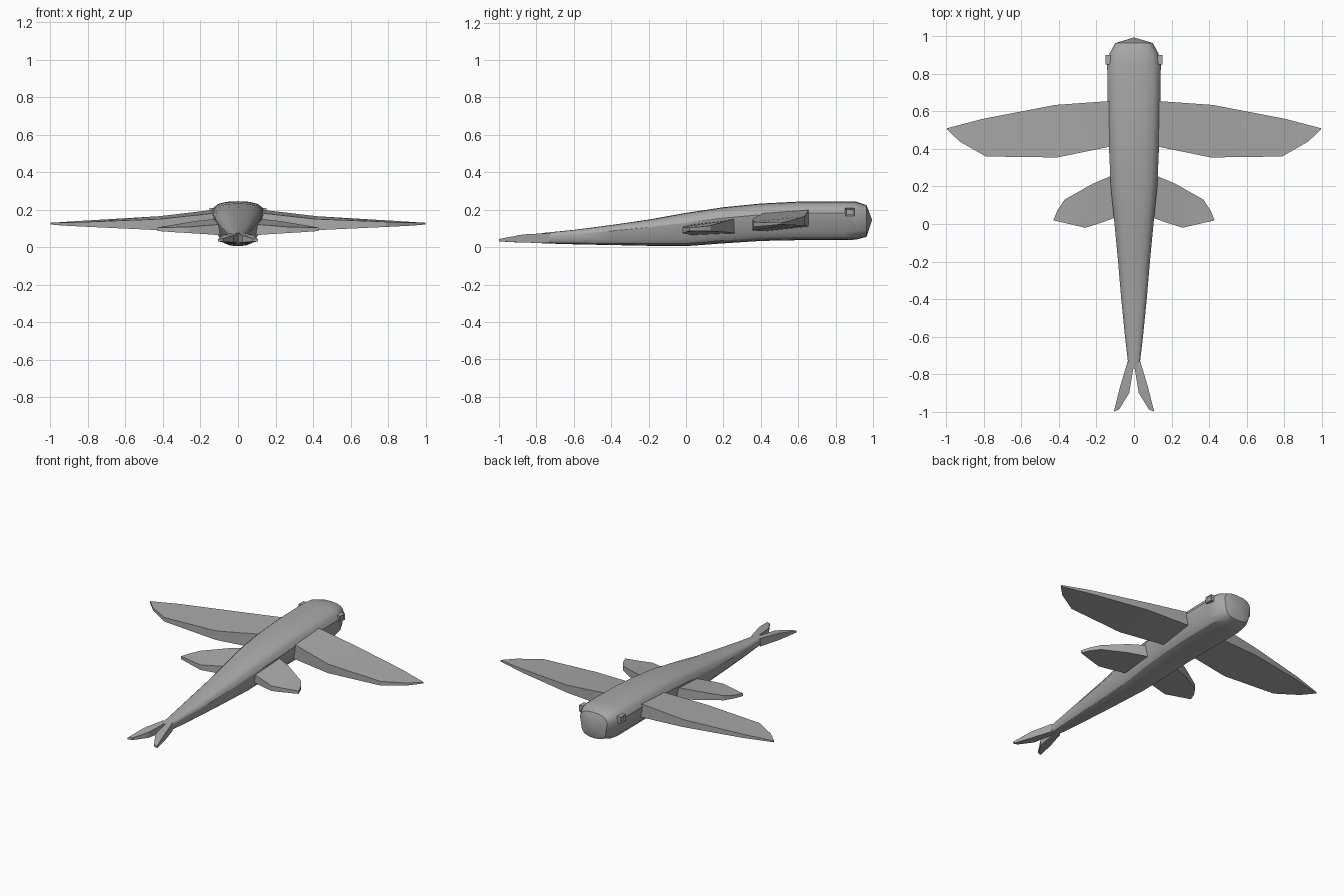
import bpy, bmesh, math

grey = bpy.data.materials.new("fish_grey")
grey.diffuse_color = (0.4, 0.4, 0.4, 1)


def finish(bm, name, angle=30):
    bmesh.ops.recalc_face_normals(bm, faces=bm.faces)
    me = bpy.data.meshes.new(name)
    bm.to_mesh(me)
    bm.free()
    ob = bpy.data.objects.new(name, me)
    bpy.context.collection.objects.link(ob)
    me.materials.append(grey)
    bpy.ops.object.select_all(action='DESELECT')
    ob.select_set(True)
    bpy.context.view_layer.objects.active = ob
    bpy.ops.object.shade_smooth_by_angle(angle=math.radians(angle))
    return ob


def slab(name, stations, mirror=True):
    """Thick fin from stations: x, then leading (y, top, bottom), trailing (y, top, bottom)."""
    for side in (1, -1):
        bm = bmesh.new()
        rings = []
        for lead, trail in stations:
            rings.append([bm.verts.new((side * x, y, z)) for x, y, z in (
                (lead[0], lead[1], lead[2]), (trail[0], trail[1], trail[2]),
                (trail[0], trail[1], trail[3]), (lead[0], lead[1], lead[3]))])
        for a, b in zip(rings, rings[1:]):
            for i in range(4):
                j = (i + 1) % 4
                bm.faces.new((a[i], a[j], b[j], b[i]))
        bm.faces.new(rings[0])
        bm.faces.new(rings[-1])
        finish(bm, f"{name}_{'right' if side > 0 else 'left'}", 20)


# Body: rings along y as (y, half width, top, bottom)
profile = [(-0.77, 0.028, 0.075, 0.02), (-0.6, 0.048, 0.092, 0.015),
           (-0.4, 0.068, 0.118, 0.011), (-0.2, 0.085, 0.147, 0.007),
           (0.0, 0.104, 0.183, 0.005), (0.2, 0.124, 0.213, 0.02),
           (0.4, 0.133, 0.233, 0.033), (0.6, 0.14, 0.243, 0.037),
           (0.85, 0.143, 0.245, 0.037), (0.91, 0.13, 0.243, 0.04),
           (0.965, 0.1, 0.225, 0.055)]
# Half section: width fraction, height fraction
half = [(0, 1), (0.42, 0.985), (0.74, 0.93), (0.9, 0.84), (1, 0.7),
        (0.86, 0.22), (0.68, 0.08), (0.38, 0.02), (0, 0)]
section = half + [(-u, v) for u, v in half[-2:0:-1]]
bm = bmesh.new()
rings = [[bm.verts.new((u * w, y, b + v * (t - b))) for u, v in section]
         for y, w, t, b in profile]
n = len(section)
for a, b in zip(rings, rings[1:]):
    for i in range(n):
        j = (i + 1) % n
        bm.faces.new((a[i], a[j], b[j], b[i]))
bm.faces.new(rings[0])
# Blunt nose cap
nose = bm.verts.new((0, 0.995, 0.145))
for i in range(n):
    bm.faces.new((rings[-1][i], rings[-1][(i + 1) % n], nose))
finish(bm, "body", 32)

# Large front wings: (x, y, top, bottom) for leading and trailing edges
slab("wing", [
    ((0.08, 0.66, 0.2, 0.11), (0.08, 0.425, 0.185, 0.085)),
    ((0.14, 0.655, 0.198, 0.11), (0.14, 0.41, 0.18, 0.085)),
    ((0.42, 0.635, 0.165, 0.115), (0.41, 0.355, 0.15, 0.09)),
    ((0.81, 0.56, 0.142, 0.118), (0.79, 0.36, 0.135, 0.108)),
    ((0.95, 0.523, 0.133, 0.12), (0.93, 0.44, 0.131, 0.115)),
    ((1.0, 0.51, 0.13, 0.121), (0.995, 0.503, 0.13, 0.121))])

# Small rear fins
slab("rear_fin", [
    ((0.07, 0.27, 0.155, 0.07), (0.05, 0.05, 0.125, 0.065)),
    ((0.125, 0.255, 0.15, 0.075), (0.11, 0.03, 0.12, 0.065)),
    ((0.22, 0.215, 0.14, 0.08), (0.18, 0.005, 0.115, 0.07)),
    ((0.37, 0.13, 0.115, 0.085), (0.26, -0.02, 0.108, 0.075)),
    ((0.41, 0.07, 0.108, 0.087), (0.345, 0.0, 0.106, 0.08)),
    ((0.43, 0.02, 0.105, 0.087), (0.425, 0.018, 0.105, 0.086))])

# Forked tail blades
slab("tail_blade", [
    ((0.033, -0.73, 0.075, 0.022), (0.0, -0.75, 0.075, 0.022)),
    ((0.075, -0.87, 0.068, 0.024), (0.025, -0.9, 0.062, 0.025)),
    ((0.107, -1.0, 0.043, 0.031), (0.08, -0.99, 0.045, 0.03))])

# Eyes: square rimmed plates with a recessed centre
for side in (1, -1):
    bm = bmesh.new()
    bmesh.ops.create_cube(bm, size=1)
    for v in bm.verts:
        v.co = (side * (0.138 + v.co.x * 0.028), 0.875 + v.co.y * 0.05,
                0.187 + v.co.z * 0.042)
    bm.normal_update()
    outer = max(bm.faces, key=lambda f: side * f.calc_center_median().x)
    bmesh.ops.inset_region(bm, faces=[outer], thickness=0.01, depth=0)
    for v in outer.verts:
        v.co.x -= side * 0.005
    finish(bm, "eye_right" if side > 0 else "eye_left")
